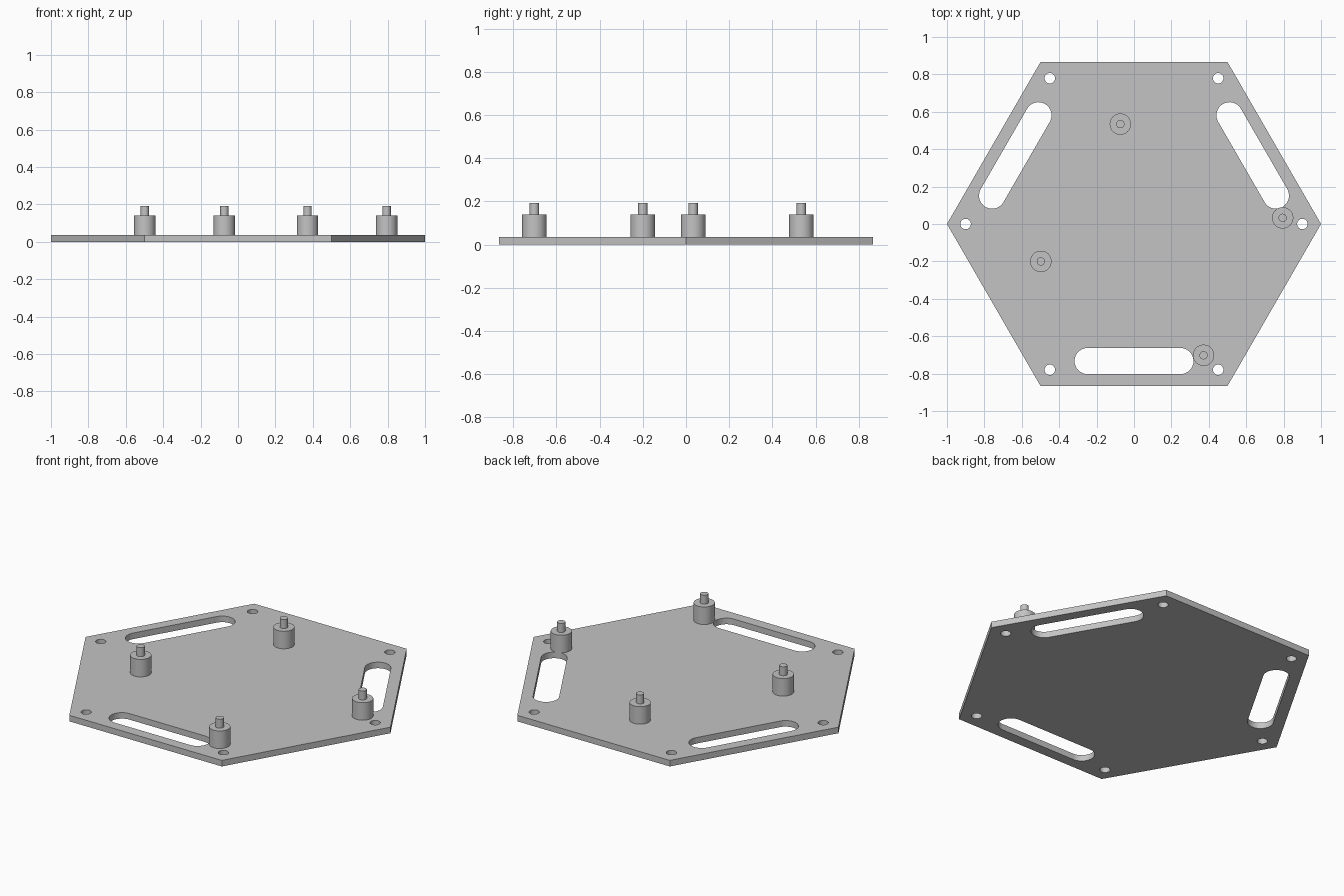
import bpy, bmesh
from math import sin, cos, pi, radians
from mathutils import Vector, Matrix

cube = bpy.data.objects.get("Cube")
if cube:
    bpy.data.objects.remove(cube, do_unlink=True)

THICK = 0.036

# Single grey material
GREY = (0.55, 0.55, 0.55, 1)
grey = bpy.data.materials.new("light_grey")
grey.use_nodes = True
grey.diffuse_color = GREY
grey.node_tree.nodes["Principled BSDF"].inputs["Base Color"].default_value = GREY


def add_object(name, bm):
    mesh = bpy.data.meshes.new(name)
    bm.to_mesh(mesh)
    bm.free()
    mesh.materials.append(grey)
    obj = bpy.data.objects.new(name, mesh)
    bpy.context.collection.objects.link(obj)
    bpy.ops.object.select_all(action="DESELECT")
    obj.select_set(True)
    bpy.context.view_layer.objects.active = obj
    bpy.ops.object.shade_smooth_by_angle(angle=radians(30))
    return obj


def arc(center, radius, start, sweep, steps):
    return [Vector((center[0] + radius * cos(start + sweep * i / steps),
                    center[1] + radius * sin(start + sweep * i / steps)))
            for i in range(steps + 1)]


def slot(angle, distance=0.733, half=0.248, radius=0.07):
    # Rounded slot lying parallel to the hexagon side at this angle
    turn = Matrix.Rotation(angle, 2)
    points = (arc((distance, half), radius, 0, pi, 16)
              + arc((distance, -half), radius, pi, pi, 16))
    return [turn @ p for p in points]


# Hexagonal plate: outline, corner holes and three slots as one filled curve
loops = [arc((0, 0), 1, 0, 2 * pi, 6)[:-1]]
for i in range(6):
    a = i * pi / 3
    loops.append(arc((0.9 * cos(a), 0.9 * sin(a)), 0.028, 0, 2 * pi, 24)[:-1])
loops += [slot(radians(a)) for a in (30, 150, 270)]

curve = bpy.data.curves.new("plate_outline", "CURVE")
curve.dimensions = "2D"
curve.fill_mode = "BOTH"
curve.extrude = THICK / 2
for loop in loops:
    spline = curve.splines.new("POLY")
    spline.points.add(len(loop) - 1)
    for point, p in zip(spline.points, loop):
        point.co = (p.x, p.y, 0, 1)
    spline.use_cyclic_u = True
outline = bpy.data.objects.new("plate_outline", curve)
bpy.context.collection.objects.link(outline)
bpy.context.view_layer.update()
filled = outline.evaluated_get(bpy.context.evaluated_depsgraph_get()).to_mesh()
bm = bmesh.new()
bm.from_mesh(filled)
bpy.data.objects.remove(outline, do_unlink=True)
bmesh.ops.remove_doubles(bm, verts=bm.verts, dist=1e-5)
bmesh.ops.translate(bm, verts=bm.verts, vec=(0, 0, THICK / 2))
bmesh.ops.recalc_face_normals(bm, faces=bm.faces)
add_object("hexagonal_plate", bm)


def cylinder(name, x, y, radius, bottom, top):
    bm = bmesh.new()
    bmesh.ops.create_cone(bm, cap_ends=True, segments=40, radius1=radius,
                          radius2=radius, depth=top - bottom)
    bmesh.ops.translate(bm, verts=bm.verts, vec=(x, y, (bottom + top) / 2))
    add_object(name, bm)


# Four standoffs, each with a thin pin on top
spots = {"back": (-0.073, 0.534), "left": (0.795, 0.033),
         "right": (-0.498, -0.2), "front": (0.372, -0.702)}
for side, (x, y) in spots.items():
    cylinder(side + "_standoff", x, y, 0.057, THICK, 0.14)
    cylinder(side + "_pin", x, y, 0.022, 0.14, 0.193)
